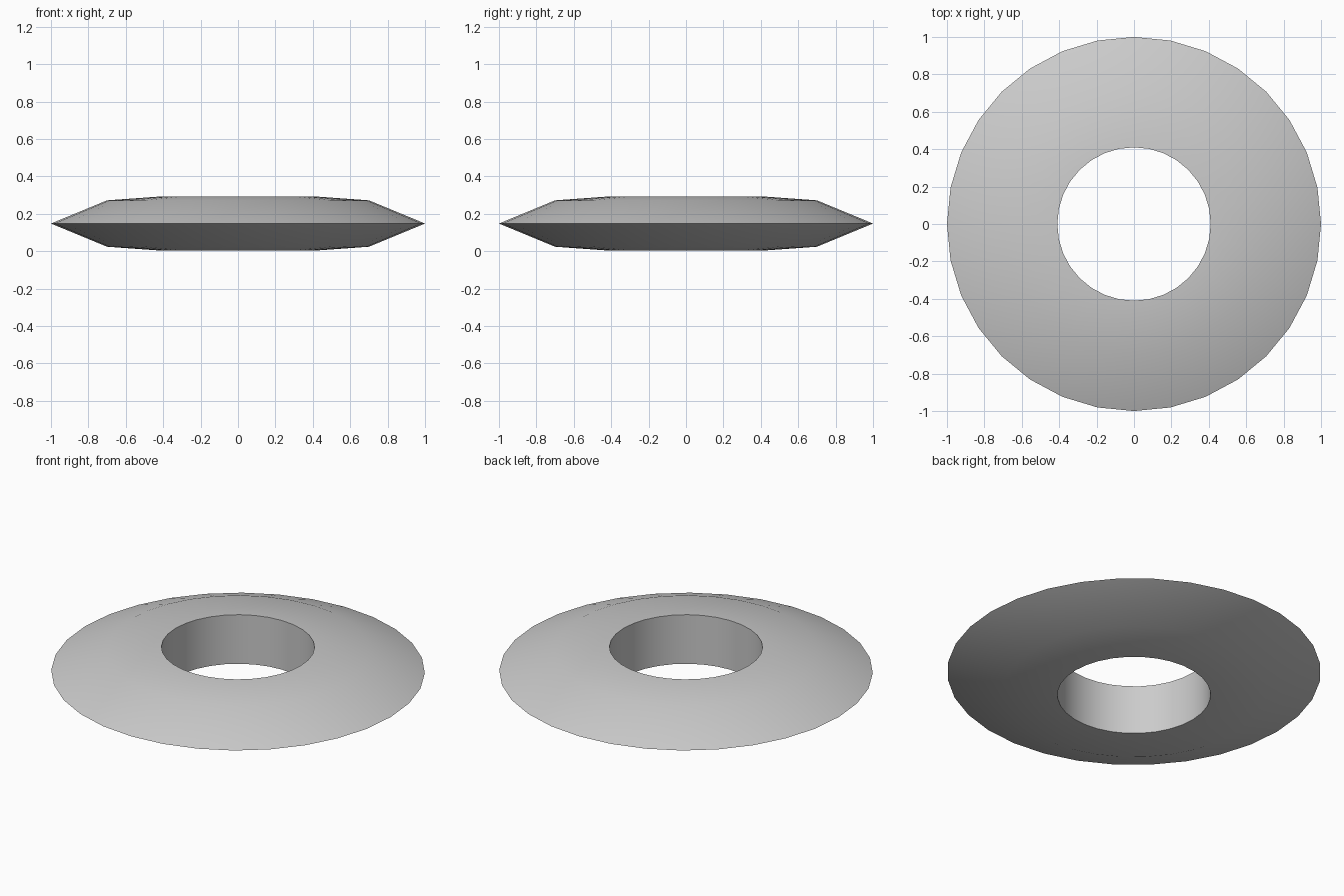
import bpy, bmesh, math

if "Cube" in bpy.data.objects:
    bpy.data.objects.remove(bpy.data.objects["Cube"])

SEGMENTS = 32
MID_Z = 0.148
# Closed cross-section (radius, height from mid plane)
PROFILE = [(1.0, 0.0), (0.70, 0.124), (0.41, 0.145), (0.41, -0.145), (0.70, -0.124)]

# Sharp-rimmed ring, lathed around z
bm = bmesh.new()
rings = []
for i in range(SEGMENTS):
    a = 2 * math.pi * i / SEGMENTS
    rings.append([bm.verts.new((r * math.cos(a), r * math.sin(a), MID_Z + z)) for r, z in PROFILE])
n = len(PROFILE)
for i in range(SEGMENTS):
    cur, nxt = rings[i], rings[(i + 1) % SEGMENTS]
    for j in range(n):
        k = (j + 1) % n
        bm.faces.new((cur[j], nxt[j], nxt[k], cur[k]))
bmesh.ops.recalc_face_normals(bm, faces=bm.faces)

mesh = bpy.data.meshes.new("disc_ring")
bm.to_mesh(mesh)
bm.free()
ring = bpy.data.objects.new("disc_ring", mesh)
bpy.context.collection.objects.link(ring)

# Smooth outer rim, crisp hole edges
bpy.context.view_layer.objects.active = ring
ring.select_set(True)
bpy.ops.object.shade_smooth_by_angle(angle=math.radians(60))
